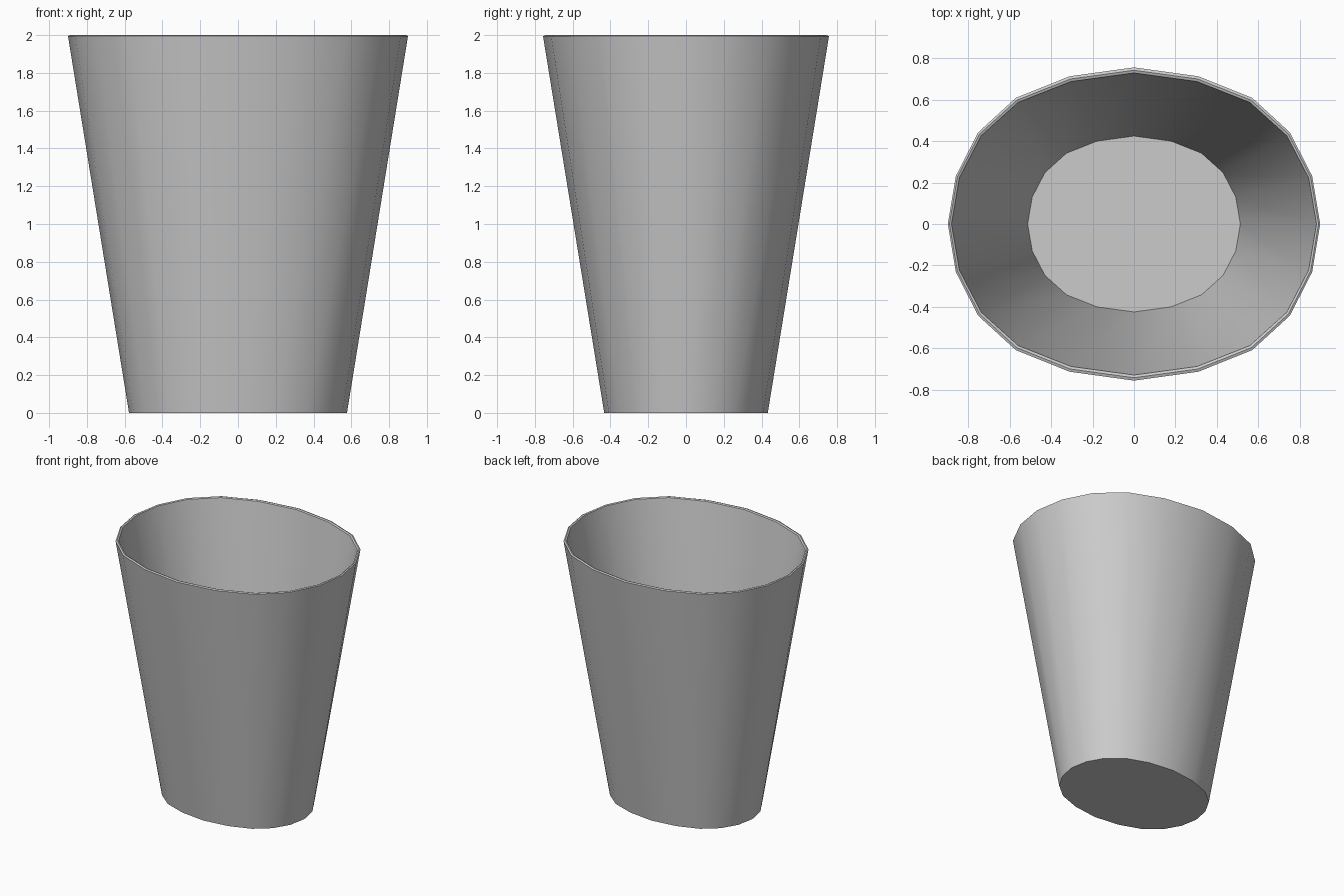
import bpy, bmesh, math

if "Cube" in bpy.data.objects:
    bpy.data.objects.remove(bpy.data.objects["Cube"])

# One quadrant of the rounded-oval cross-section, in unit radii
QUAD = [(1, 0), (.957, .306), (.837, .585), (.635, .805), (.346, .943)]
TAIL = [(0, 1)] + [(-x, y) for x, y in QUAD[:0:-1]]
HALF = QUAD + TAIL
OVAL = HALF + [(-x, -y) for x, y in HALF]

# Rings from outer base, up over the thin rim, down to the inner floor
RINGS = [(.577, .433, 0), (.90, .757, 1.995), (.892, .743, 2),
         (.882, .73, 1.995), (.514, .425, .02)]

bm = bmesh.new()
loops = [[bm.verts.new((x * rx, y * ry, z)) for x, y in OVAL]
         for rx, ry, z in RINGS]
n = len(OVAL)
for a, b in zip(loops, loops[1:]):
    for i in range(n):
        j = (i + 1) % n
        bm.faces.new((a[i], a[j], b[j], b[i]))

# Underside and inner floor
bm.faces.new(loops[0][::-1])
bm.faces.new(loops[-1])
bmesh.ops.recalc_face_normals(bm, faces=bm.faces[:])

mesh = bpy.data.meshes.new("bin_body")
bm.to_mesh(mesh)
bm.free()
body = bpy.data.objects.new("bin_body", mesh)
bpy.context.collection.objects.link(body)
bpy.context.view_layer.objects.active = body
body.select_set(True)
bpy.ops.object.shade_smooth_by_angle(angle=math.radians(30))
